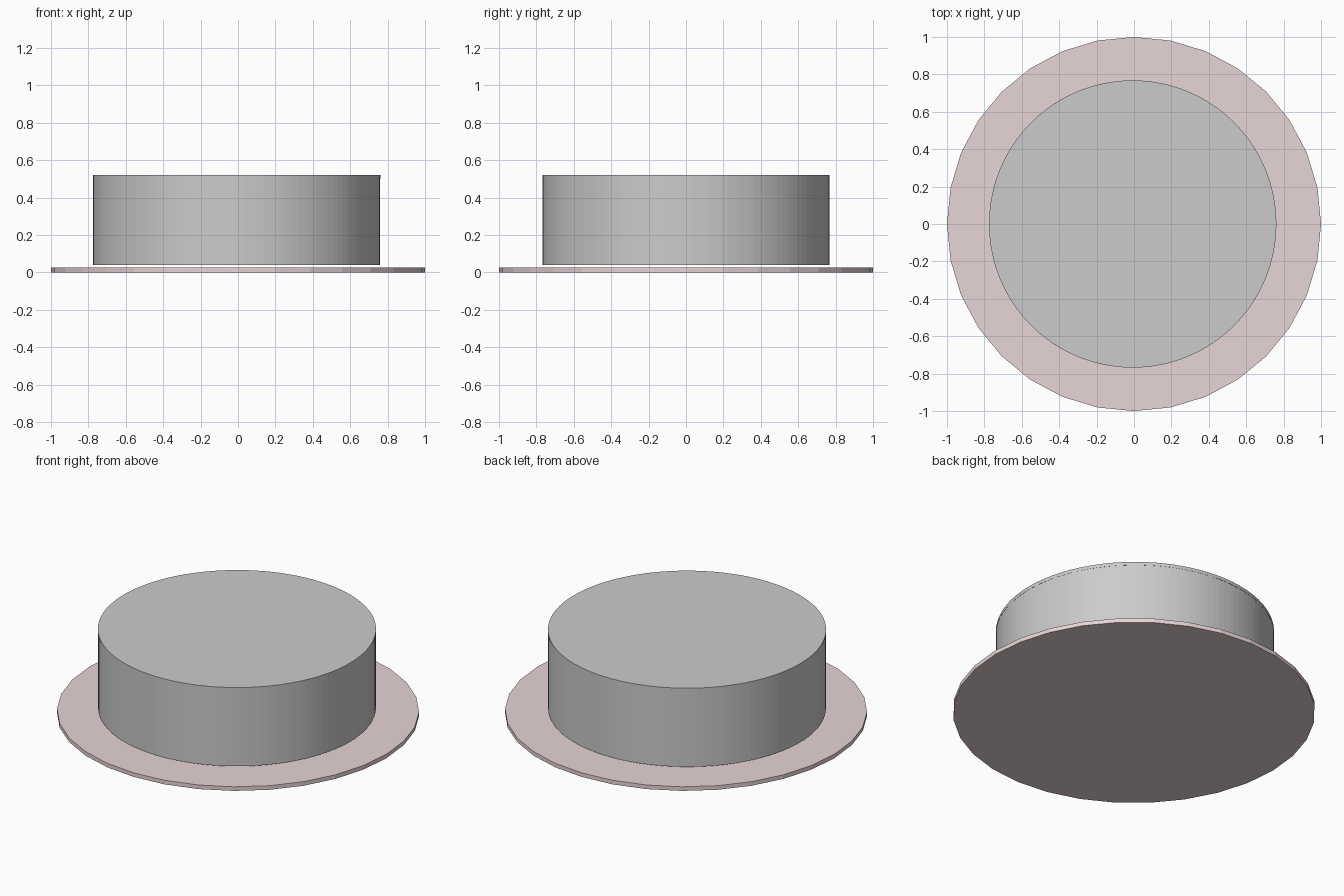
import bpy

if "Cube" in bpy.data.objects:
    bpy.data.objects.remove(bpy.data.objects["Cube"])


def cylinder(name, sides, radius, z0, z1, x=0.0):
    bpy.ops.mesh.primitive_cylinder_add(vertices=sides, radius=radius, depth=z1 - z0,
                                        location=(x, 0, (z0 + z1) / 2))
    obj = bpy.context.object
    obj.name = name
    return obj


# Thin low-poly base disc
base = cylinder("base_disc", 32, 1.0, 0.0, 0.025)
pink = bpy.data.materials.new("pale_pink")
pink.diffuse_color = (0.80, 0.66, 0.67, 1)
pink.use_nodes = True
pink.node_tree.nodes["Principled BSDF"].inputs["Base Color"].default_value = pink.diffuse_color
base.data.materials.append(pink)

# Drum hovering just above the base, closed by a thin flush cap
drum_x = -0.007
cylinder("drum_body", 128, 0.767, 0.04, 0.50, drum_x)
cylinder("drum_cap", 128, 0.768, 0.50, 0.52, drum_x)
